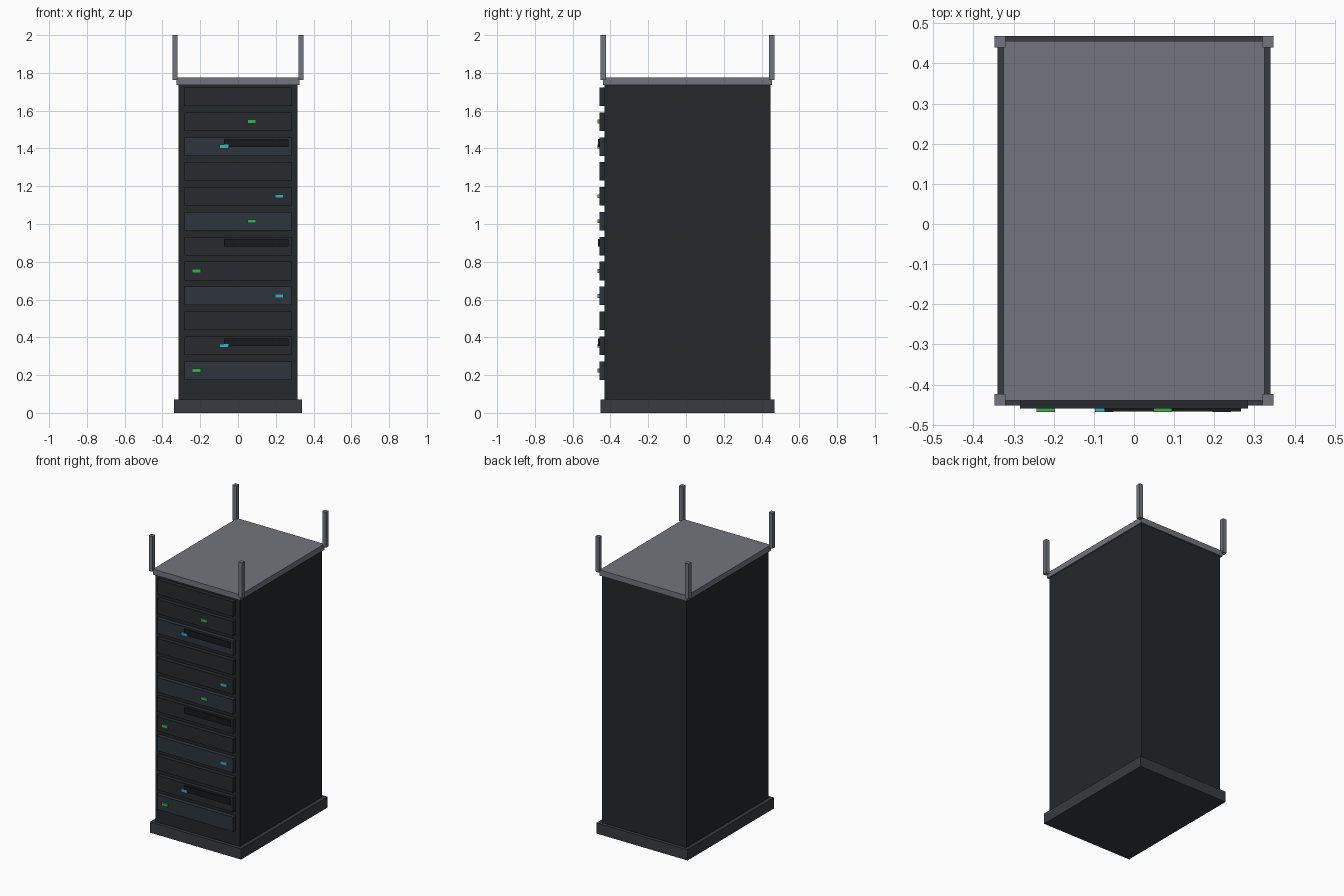
import bpy

if "Cube" in bpy.data.objects:
    bpy.data.objects.remove(bpy.data.objects["Cube"])


def material(name, r, g, b):
    m = bpy.data.materials.new(name)
    m.diffuse_color = (r, g, b, 1)
    m.use_nodes = True
    m.node_tree.nodes["Principled BSDF"].inputs["Base Color"].default_value = m.diffuse_color
    return m


def box(name, x, y, z, mat):
    """Box from (min, max) ranges on each axis."""
    lo, hi = zip(x, y, z)
    bpy.ops.mesh.primitive_cube_add(size=1, location=[(a + b) / 2 for a, b in zip(lo, hi)])
    ob = bpy.context.object
    ob.name = name
    ob.scale = [b - a for a, b in zip(lo, hi)]
    bpy.ops.object.transform_apply(location=False, rotation=False, scale=True)
    ob.data.materials.append(mat)
    return ob


def around(c, size):
    return (c - size / 2, c + size / 2)


body_mat = material("body_dark", 0.017, 0.021, 0.023)
base_mat = material("base_grey", 0.040, 0.044, 0.050)
metal = material("metal_grey", 0.165, 0.180, 0.205)
panel_dark = material("panel_dark", 0.020, 0.023, 0.027)
panel_blue = material("panel_blue", 0.027, 0.035, 0.046)
slot_mat = material("slot_black", 0.009, 0.010, 0.011)
green = material("light_green", 0.035, 0.45, 0.07)
cyan = material("light_cyan", 0.035, 0.45, 0.58)

YC = 0.008  # cabinet centre in depth

# Cabinet
box("base_plinth", (-0.34, 0.34), around(YC, 0.92), (0, 0.072), base_mat)
box("cabinet_body", (-0.315, 0.315), around(YC, 0.877), (0.07, 1.74), body_mat)
box("top_plate", (-0.325, 0.325), around(YC, 0.896), (1.737, 1.775), metal)

# Corner posts
for sx, side in ((-1, "left"), (1, "right")):
    for sy, end in ((-1, "front"), (1, "back")):
        box(f"post_{end}_{side}", around(sx * 0.334, 0.028),
            around(YC + sy * 0.446, 0.028), (1.762, 2.0), metal)

# Stacked equipment panels with status lights and drive slots
lights = {0: (0, green), 1: (1, cyan), 3: (3, cyan), 4: (0, green),
          6: (2, green), 7: (3, cyan), 9: (1, cyan), 10: (2, green)}
for i in range(12):
    z = 0.224 + i * 0.1318
    box(f"panel_{i + 1}", (-0.284, 0.284), (-0.459, -0.425), around(z, 0.098),
        panel_blue if i % 3 == 0 else panel_dark)
    if i in lights:
        column, mat = lights[i]
        box(f"status_light_{i + 1}", around(-0.22 + column * 0.146, 0.046),
            (-0.468, -0.455), around(z, 0.02), mat)
    if i % 4 == 1:
        box(f"drive_slot_{i + 1}", (-0.074, 0.267), (-0.467, -0.455),
            around(z + 0.018, 0.041), slot_mat)
